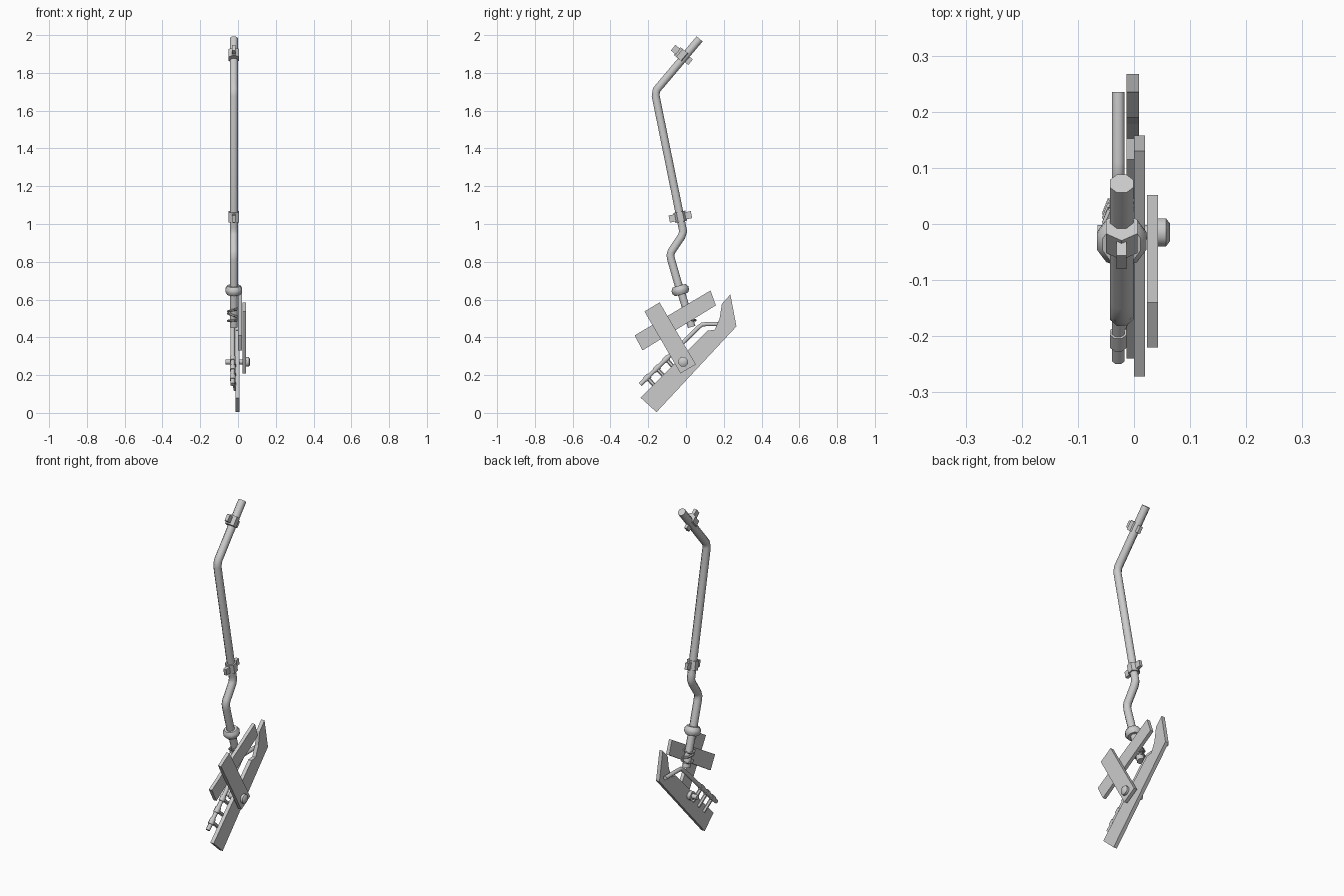
import bpy, bmesh, math
from mathutils import Vector

if "Cube" in bpy.data.objects:
    bpy.data.objects.remove(bpy.data.objects["Cube"])


def finish(name, bm, smooth=False):
    bmesh.ops.recalc_face_normals(bm, faces=bm.faces[:])
    me = bpy.data.meshes.new(name)
    bm.to_mesh(me)
    bm.free()
    ob = bpy.data.objects.new(name, me)
    bpy.context.collection.objects.link(ob)
    if smooth:
        bpy.ops.object.select_all(action='DESELECT')
        ob.select_set(True)
        bpy.context.view_layer.objects.active = ob
        bpy.ops.object.shade_smooth_by_angle(angle=math.radians(50))
    return ob


def tube(name, pts, radii, sides=8):
    """Sweep a mitred round section along points."""
    pts = [Vector(p) for p in pts]
    if not isinstance(radii, (list, tuple)):
        radii = [radii] * len(pts)
    bm, rings = bmesh.new(), []
    for i, p in enumerate(pts):
        t = (pts[min(i + 1, len(pts) - 1)] - pts[max(i - 1, 0)]).normalized()
        ref = Vector((1, 0, 0)) if abs(t.x) < 0.9 else Vector((0, 0, 1))
        v = t.cross(ref).normalized()
        u = v.cross(t)
        ring = []
        for k in range(sides):
            a = 2 * math.pi * (k + 0.5) / sides
            r = radii[i] / math.cos(math.pi / sides)
            ring.append(bm.verts.new(p + r * (math.cos(a) * u + math.sin(a) * v)))
        rings.append(ring)
    for a, b in zip(rings, rings[1:]):
        for k in range(sides):
            n = (k + 1) % sides
            bm.faces.new((a[k], a[n], b[n], b[k]))
    bm.faces.new(rings[0])
    bm.faces.new(rings[-1])
    return finish(name, bm, True)


def plate(name, outline, x0, x1):
    """Flat plate from a (y, z) outline."""
    bm = bmesh.new()
    f = bm.faces.new([bm.verts.new((x0, y, z)) for y, z in outline])
    ext = bmesh.ops.extrude_face_region(bm, geom=[f])
    vs = [g for g in ext['geom'] if isinstance(g, bmesh.types.BMVert)]
    bmesh.ops.translate(bm, verts=vs, vec=(x1 - x0, 0, 0))
    return finish(name, bm)


def yz(x, pts):
    return [(x, y, z) for y, z in pts]


def along(name, x, c, d, half, radii, sides=8):
    """Short turned part centred on c, along direction d in the y-z plane."""
    d = Vector(d).normalized()
    n = len(radii)
    pts = [Vector(c) + d * half * (2 * i / (n - 1) - 1) for i in range(n)]
    return tube(name, yz(x, [tuple(p) for p in pts]), radii, sides)


TX = -0.022
# bent handle
tube("handle", yz(TX, [(0.072, 1.98), (-0.135, 1.735), (-0.156, 1.71), (-0.161, 1.68),
                       (-0.02, 0.985), (-0.015, 0.96), (-0.023, 0.935),
                       (-0.077, 0.855), (-0.083, 0.835), (-0.078, 0.81), (-0.032, 0.65)]),
     0.021)
# lower shaft and collar
tube("lower_shaft", yz(TX, [(-0.032, 0.66), (0.03, 0.455)]), 0.0205)
along("collar", TX, (-0.03, 0.65), (-0.28, 1), 0.024, [0.034, 0.044, 0.044, 0.034], 10)


# pipe clamps: hexagonal band with tabs on both sides
def clamp(name, c, d):
    d = Vector(d).normalized()
    n = Vector((d.y, -d.x))
    along(name + "_band", TX, c, d, 0.027, [0.028, 0.028], 6)
    c = Vector(c)
    hw, hh = 0.06, 0.019
    plate(name + "_tabs", [tuple(c + n * a * hw + d * b * hh)
                           for a, b in ((-1, -1), (1, -1), (1, 1), (-1, 1))],
          TX - 0.009, TX + 0.009)


clamp("upper_clamp", (-0.022, 1.895), (0.64, 0.77))
clamp("middle_clamp", (-0.03, 1.038), (-0.2, 1))

# lashing loops around lower shaft
for i, (z, tilt) in enumerate(((0.545, 0.25), (0.515, -0.35), (0.49, 0.1))):
    loop = []
    for k in range(9):
        a = 2 * math.pi * k / 8
        x = 0.029 * math.cos(a)
        loop.append((TX + x, 0.006 + (0.535 - z) * 0.3 + 0.03 * math.sin(a), z + tilt * x))
    tube(f"lashing_{i}", loop, 0.006, 6)

# blade with hooked tip
plate("blade", [(-0.24, 0.08), (-0.156, 0.004), (0.267, 0.458), (0.235, 0.627),
                (0.19, 0.578), (0.178, 0.5), (0.152, 0.44), (0.115, 0.435),
                (0.06, 0.38)], -0.013, 0.009)
# crossing planks
plate("cross_plank", [(-0.272, 0.41), (0.13, 0.648), (0.158, 0.569), (-0.23, 0.331)], 0.0, 0.02)
plate("front_plank", [(-0.22, 0.537), (-0.14, 0.585), (0.052, 0.257), (-0.029, 0.209)], 0.023, 0.043)

# bolt through the planks
by, bz = -0.015, 0.27
tube("bolt_shaft", [(-0.065, by, bz), (0.06, by, bz)], 0.013)
for name, xs, r in (("bolt_head", (0.043, 0.057, 0.064), (0.025, 0.025, 0.016)),
                    ("bolt_nut", (-0.034, -0.013), (0.024, 0.024))):
    tube(name, [(x, by, bz) for x in xs], list(r))

# side rail with sleeves and struts into the blade
RX = -0.028
tube("side_rail", yz(RX, [(-0.242, 0.15), (0.065, 0.452), (0.085, 0.468), (0.11, 0.47), (0.235, 0.47)]), 0.011)
for i, y in enumerate((-0.205, -0.155, -0.105)):
    z = 0.15 + (y + 0.242) * 0.984
    along(f"rail_sleeve_{i}", RX, (y, z), (1, 0.98), 0.016, [0.015, 0.015])
    tube(f"rail_strut_{i}", [(RX, y, z), (-0.013, y + 0.06, z - 0.065)], 0.009, 6)
